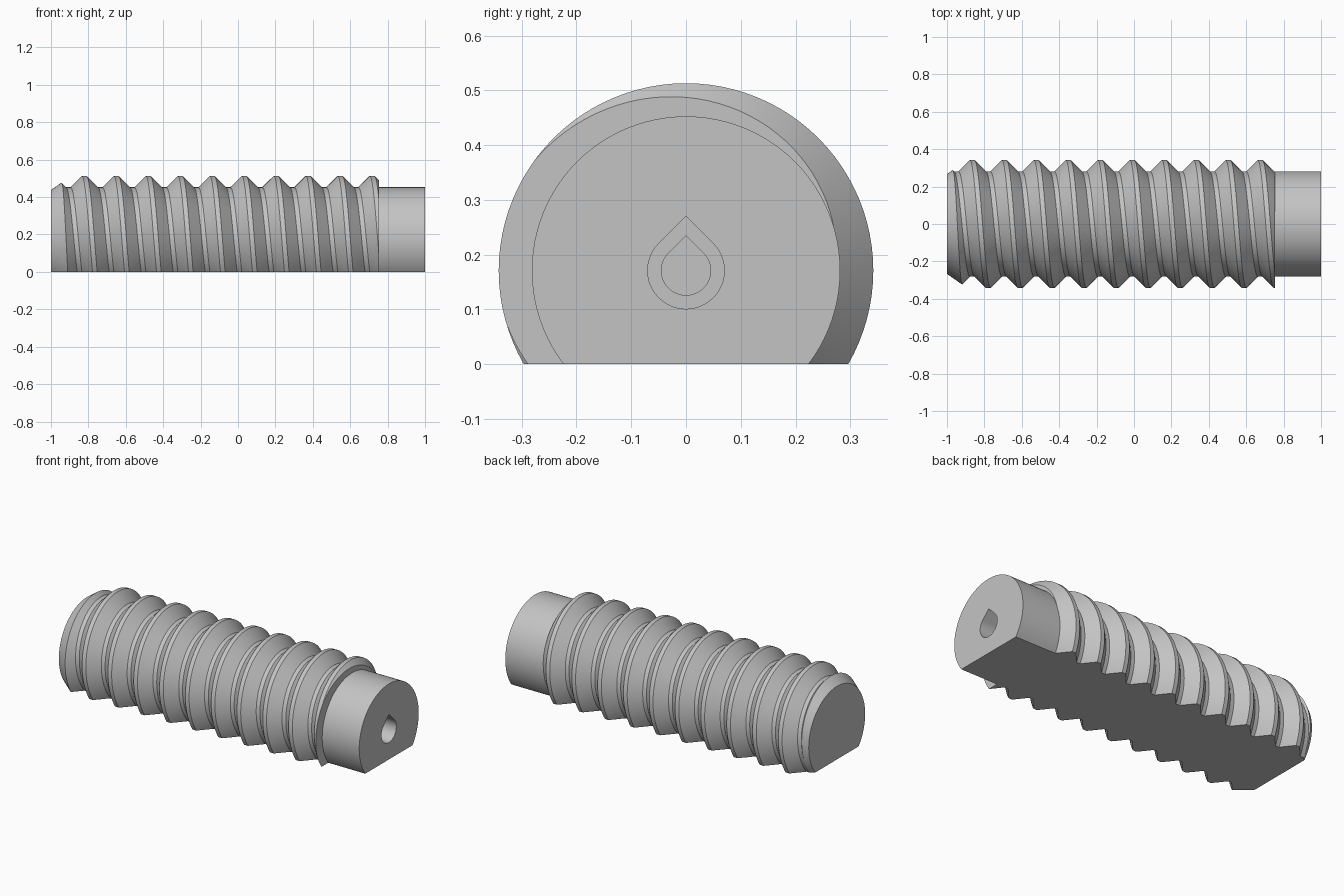
import bpy, bmesh
from math import sin, cos, pi, sqrt, radians

cube = bpy.data.objects.get("Cube")
if cube:
    bpy.data.objects.remove(cube, do_unlink=True)

AXIS = 0.171        # height of the screw axis
CORE = 0.2815       # thread root and shank radius
CREST = 0.342       # thread outer radius
PITCH = 0.171
STEPS = 96          # segments per turn
SHOULDER = 0.755    # where the thread ends and the shank begins

grey = bpy.data.materials.new("plain grey")
grey.diffuse_color = (0.55, 0.55, 0.55, 1)
grey.use_nodes = True
grey.node_tree.nodes["Principled BSDF"].inputs["Base Color"].default_value = (0.55, 0.55, 0.55, 1)


def polar(x, r, a):
    """Point around the screw axis; the angle runs from +y towards +z."""
    return (x, r * cos(a), AXIS + r * sin(a))


def cut(bm, co, no):
    bmesh.ops.bisect_plane(bm, geom=bm.verts[:] + bm.edges[:] + bm.faces[:], dist=1e-6,
                           plane_co=co, plane_no=no, clear_outer=True)


def finish(bm, name):
    """Close open ends and turn the mesh into an object."""
    open_edges = [e for e in bm.edges if e.is_boundary]
    if open_edges:
        bmesh.ops.holes_fill(bm, edges=open_edges, sides=0)
    bmesh.ops.recalc_face_normals(bm, faces=bm.faces[:])
    mesh = bpy.data.meshes.new(name)
    bm.to_mesh(mesh)
    bm.free()
    mesh.materials.append(grey)
    ob = bpy.data.objects.new(name, mesh)
    bpy.context.collection.objects.link(ob)
    return ob


def loft(rings, name, flat_base=False):
    """Skin closed rings of points and cap both ends."""
    bm = bmesh.new()
    loops = [[bm.verts.new(p) for p in ring] for ring in rings]
    n = len(loops[0])
    for a, b in zip(loops, loops[1:]):
        for i in range(n):
            j = (i + 1) % n
            bm.faces.new((a[i], a[j], b[j], b[i]))
    bm.faces.new(loops[0])
    bm.faces.new(loops[-1])
    if flat_base:
        cut(bm, (0, 0, 0), (0, 0, -1))
    return finish(bm, name)


def lathe(profile, name):
    rings = [[polar(x, r, 2 * pi * i / STEPS) for i in range(STEPS)] for x, r in profile]
    return loft(rings, name, True)


def teardrop(x0, x1, r, name):
    """Hole cutter with a pointed top."""
    shape = [(r, radians(135 + 270 * i / 36)) for i in range(37)] + [(r * sqrt(2), pi / 2)]
    return loft([[polar(x, d, a) for d, a in shape] for x in (x0, x1)], name)


def boolean(ob, cutter, operation):
    mod = ob.modifiers.new(cutter.name, 'BOOLEAN')
    mod.object = cutter
    mod.operation = operation
    mod.solver = 'EXACT'
    bpy.ops.object.select_all(action='DESELECT')
    bpy.context.view_layer.objects.active = ob
    ob.select_set(True)
    bpy.ops.object.modifier_apply(modifier=mod.name)


# Helical thread: one trapezoid profile swept so that neighbouring turns share edges
flank = CREST - CORE
half = (PITCH - 2 * flank) / 4
profile = [(-half - flank, CORE), (-half, CREST), (half, CREST), (half + flank, CORE)]
start = -0.865 - 3 * PITCH
turns = 15
bm = bmesh.new()
rows = [[bm.verts.new(polar(start + PITCH * k / STEPS + dx, r, 2 * pi * k / STEPS))
         for dx, r in profile] for k in range(turns * STEPS + 1)]
for k in range(turns * STEPS):
    for j in range(3):
        bm.faces.new((rows[k][j], rows[k][j + 1], rows[k + 1][j + 1], rows[k + 1][j]))
    if k + STEPS + 1 < len(rows):
        bm.faces.new((rows[k][3], rows[k + STEPS][0], rows[k + STEPS + 1][0], rows[k + 1][3]))
cut(bm, (-1.05, 0, 0), (-1, 0, 0))
cut(bm, (SHOULDER, 0, 0), (1, 0, 0))
thread = finish(bm, "threaded_body")

# Chamfered tip and flat underside
envelope = lathe([(-1, 0.267), (-0.87, 0.357), (0.9, 0.357)], "trim_envelope")
boolean(thread, envelope, 'INTERSECT')

# Plain shank
shank = lathe([(SHOULDER, CORE), (1, CORE)], "plain_shank")

# Stepped blind hole in the shank end
wide = teardrop(0.6, 1.1, 0.07, "wide_hole_cutter")
narrow = teardrop(-0.5, 0.65, 0.045, "narrow_hole_cutter")
boolean(shank, wide, 'DIFFERENCE')
boolean(thread, wide, 'DIFFERENCE')
boolean(thread, narrow, 'DIFFERENCE')

for helper in (envelope, wide, narrow):
    bpy.data.objects.remove(helper, do_unlink=True)

bpy.ops.object.select_all(action='DESELECT')
for ob in (thread, shank):
    ob.select_set(True)
bpy.context.view_layer.objects.active = thread
bpy.ops.object.shade_smooth_by_angle(angle=radians(25))
